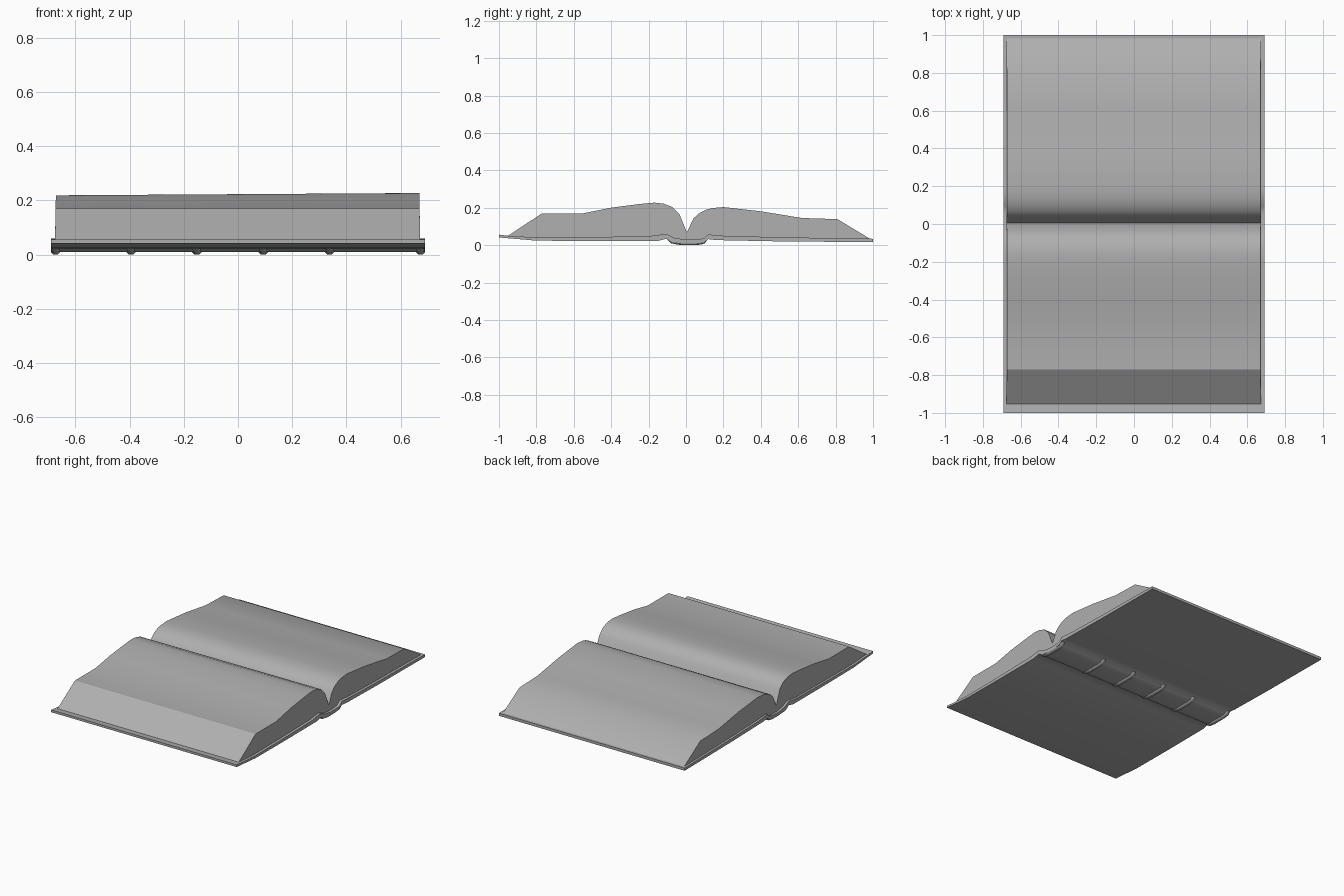
import bpy, bmesh
from math import radians

if "Cube" in bpy.data.objects:
    bpy.data.objects.remove(bpy.data.objects["Cube"])

grey = bpy.data.materials.new("mid_grey")
grey.diffuse_color = (.43, .43, .43, 1)
grey.use_nodes = True
grey.node_tree.nodes["Principled BSDF"].inputs["Base Color"].default_value = grey.diffuse_color


def extrude_x(name, profile, stations, slope=0.0, taper=0.0, smooth=35):
    """Solid from a closed (y, z) outline swept along x; stations are (x, lift) pairs.
    slope tilts the highest part toward +x, taper narrows it upward."""
    bm = bmesh.new()
    rings = []
    for x, lift in stations:
        s = 1 if x > 0 else -1
        ring = []
        for y, z in profile:
            up = max(0, z - .06) / .16
            tilt = max(0, z - .17) / .05
            ring.append(bm.verts.new((x - s * taper * up, y, z + s * slope * tilt + lift)))
        rings.append(ring)
    n = len(profile)
    for a, b in zip(rings, rings[1:]):
        for i in range(n):
            bm.faces.new((a[i], a[(i + 1) % n], b[(i + 1) % n], b[i]))
    bm.faces.new(rings[0])
    bm.faces.new(rings[-1][::-1])
    bmesh.ops.recalc_face_normals(bm, faces=bm.faces)
    mesh = bpy.data.meshes.new(name)
    bm.to_mesh(mesh)
    bm.free()
    mesh.materials.append(grey)
    obj = bpy.data.objects.new(name, mesh)
    bpy.context.collection.objects.link(obj)
    bpy.ops.object.select_all(action='DESELECT')
    obj.select_set(True)
    bpy.context.view_layer.objects.active = obj
    bpy.ops.object.shade_smooth_by_angle(angle=radians(smooth))
    return obj


# Cover: two boards joined by the dropped spine
cover_under = [(-1, .041), (-.8, .024), (-.5, .022), (-.15, .023), (-.105, .034), (-.075, .013),
               (-.04, .009), (.06, .009), (.095, .012), (.118, .032), (.16, .027),
               (.5, .020), (1, .016)]
cover_upper = [(-1, .056), (-.95, .050), (-.8, .041), (-.5, .043), (-.2, .048), (-.105, .060),
               (-.06, .038), (.0, .030), (.06, .030), (.095, .036), (.118, .057),
               (.2, .050), (.5, .042), (1, .034)]
extrude_x("cover", cover_under + cover_upper[::-1], [(-.69, 0), (.69, 0)], smooth=50)

# Page block: two swelling halves meeting in the gutter
page_top = [(-.955, .048), (-.77, .170), (-.55, .170), (-.4, .198), (-.25, .216), (-.17, .223),
            (-.12, .218), (-.075, .202), (-.035, .165), (.005, .068), (.04, .143), (.07, .170),
            (.105, .187), (.14, .196), (.2, .201), (.4, .180), (.62, .145), (.81, .139),
            (.985, .033)]
page_base = [(y, z - .004) for y, z in cover_upper if -.9 < y < .9]
extrude_x("pages", page_top + page_base[::-1], [(-.675, 0), (.672, 0)],
          slope=.004, taper=.003, smooth=30)

# Raised bands across the spine, with sloping sides
band = [(-.1, .031), (-.08, .010), (-.045, .003), (-.02, 0), (.05, 0),
        (.08, .003), (.1, .009), (.115, .029), (.09, .018), (-.07, .018)]
for i, x in enumerate((-.673, -.395, -.152, .093, .338, .673)):
    extrude_x(f"spine_band_{i + 1}", band,
              [(x - .017, .009), (x - .008, 0), (x + .008, 0), (x + .017, .009)], smooth=50)
